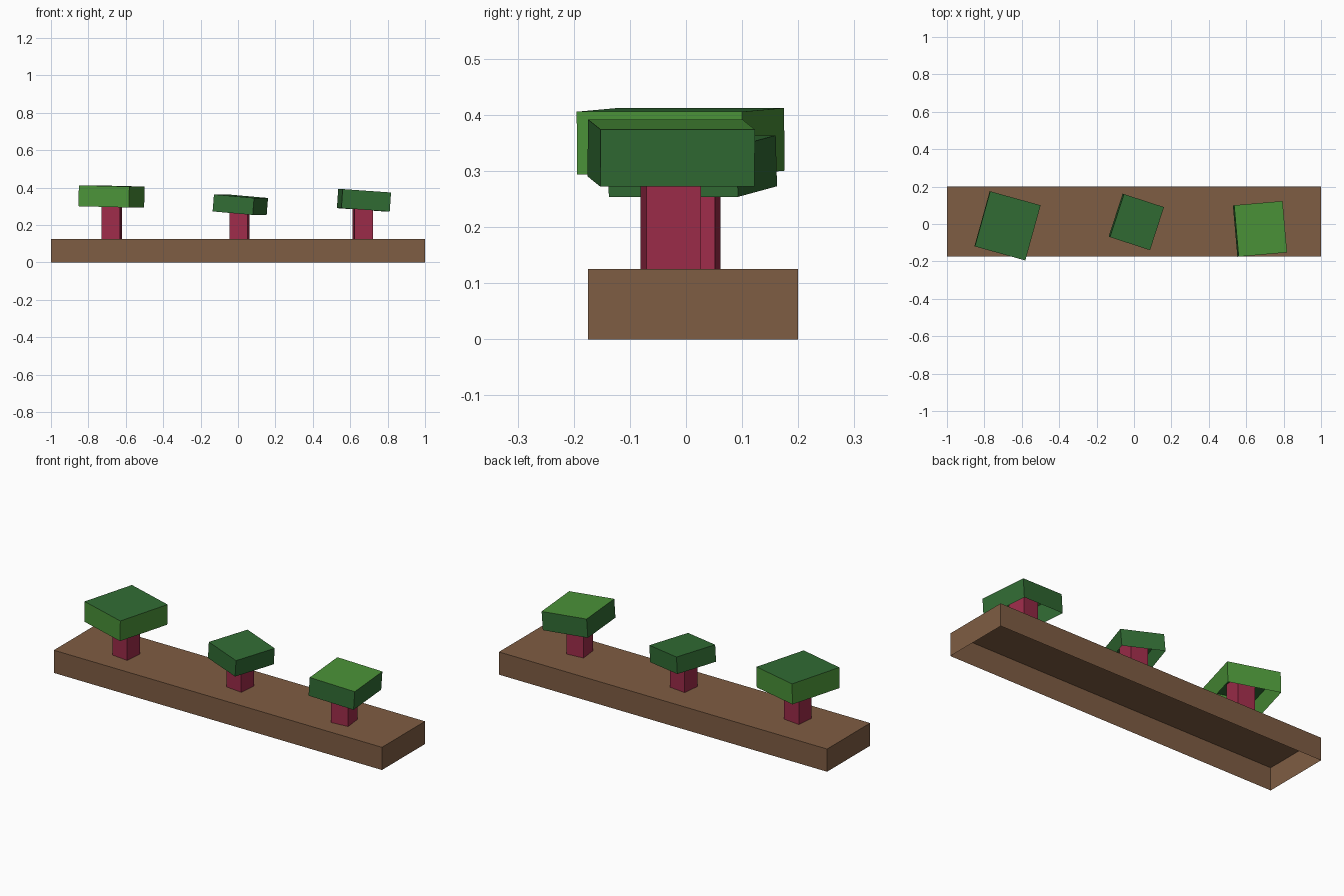
import bpy
import bmesh
from math import radians

old = bpy.data.objects.get("Cube")
if old:
    bpy.data.objects.remove(old, do_unlink=True)


def make_material(name, rgb):
    mat = bpy.data.materials.new(name)
    mat.use_nodes = True
    mat.diffuse_color = (*rgb, 1)
    mat.node_tree.nodes["Principled BSDF"].inputs["Base Color"].default_value = (*rgb, 1)
    return mat


soil = make_material("soil_brown", (0.212, 0.109, 0.056))
bark = make_material("bark_crimson", (0.34, 0.025, 0.068))
dark = make_material("dark_green", (0.031, 0.15, 0.034))
light = make_material("light_green", (0.07, 0.29, 0.04))


def open_box(name, size, top, side_mat, top_mat=None, turn=0, tilt=0):
    """Box with no bottom face, placed by the centre of its top."""
    bm = bmesh.new()
    bmesh.ops.create_cube(bm, size=1)
    bottom = [f for f in bm.faces if f.normal.z < -0.5]
    bmesh.ops.delete(bm, geom=bottom, context="FACES")
    for v in bm.verts:
        v.co = (v.co.x * size[0], v.co.y * size[1], (v.co.z - 0.5) * size[2])
    for f in bm.faces:
        f.material_index = 1 if top_mat and f.normal.z > 0.5 else 0
    mesh = bpy.data.meshes.new(name)
    bm.to_mesh(mesh)
    bm.free()
    mesh.materials.append(side_mat)
    if top_mat:
        mesh.materials.append(top_mat)
    obj = bpy.data.objects.new(name, mesh)
    obj.location = top
    obj.rotation_euler = (0, radians(tilt), radians(turn))
    bpy.context.collection.objects.link(obj)
    return obj


# Planting bed
BED_TOP = 0.125
open_box("soil_bed", (2, 0.375, BED_TOP), (0, 0.0125, BED_TOP), soil)

# Trees: name, trunk x y and turn, crown top centre, size, turn, tilt, side and top colours
trees = [
    ("right", (-0.675, -0.01, -6), (-0.675, -0.01, 0.409), (0.28, 0.306, 0.112), -15.5, 1.4, light, dark),
    ("middle", (0.008, 0.008, -6), (0.016, 0.01, 0.354), (0.226, 0.242, 0.091), -18, 4.8, dark, dark),
    ("left", (0.667, -0.027, 6), (0.677, -0.026, 0.383), (0.26, 0.276, 0.102), 5, 4, dark, light),
]
for side, (x, y, turn), top, size, crown_turn, tilt, side_mat, top_mat in trees:
    trunk_top = top[2] - 0.01
    open_box(side + "_trunk", (0.098, 0.098, trunk_top - BED_TOP), (x, y, trunk_top), bark, turn=turn)
    open_box(side + "_crown", size, top, side_mat, top_mat, crown_turn, tilt)
